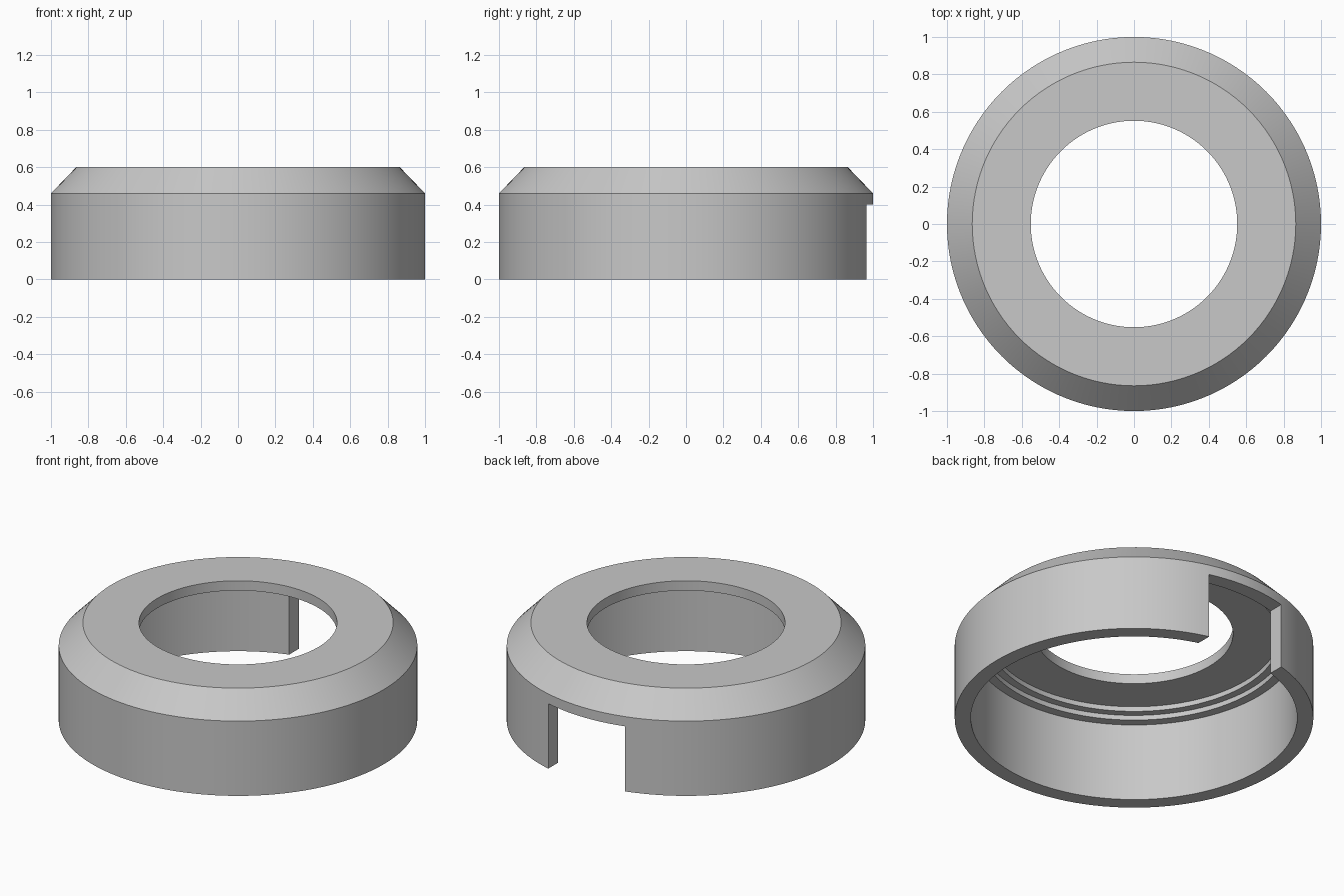
import bpy
import bmesh
from math import tau, radians
from mathutils import Matrix, Vector

cube = bpy.data.objects.get("Cube")
if cube:
    bpy.data.objects.remove(cube, do_unlink=True)

SEGMENTS = 120


def make_material(name, colour):
    mat = bpy.data.materials.new(name)
    mat.use_nodes = True
    mat.diffuse_color = colour
    mat.node_tree.nodes["Principled BSDF"].inputs["Base Color"].default_value = colour
    return mat


def add_object(name, bm):
    mesh = bpy.data.meshes.new(name)
    bmesh.ops.recalc_face_normals(bm, faces=bm.faces)
    bm.to_mesh(mesh)
    bm.free()
    obj = bpy.data.objects.new(name, mesh)
    bpy.context.collection.objects.link(obj)
    return obj


def lathe(name, profile):
    """Revolve a closed (radius, height) profile about z."""
    bm = bmesh.new()
    verts = [bm.verts.new((r, 0, z)) for r, z in profile]
    edges = [bm.edges.new((a, b)) for a, b in zip(verts, verts[1:] + verts[:1])]
    bmesh.ops.spin(bm, geom=verts + edges, cent=(0, 0, 0), axis=(0, 0, 1),
                   angle=tau, steps=SEGMENTS, use_duplicate=False)
    bmesh.ops.remove_doubles(bm, verts=bm.verts, dist=0.0001)
    return add_object(name, bm)


def box(name, low, high):
    low, high = Vector(low), Vector(high)
    bm = bmesh.new()
    bmesh.ops.create_cube(bm, size=1, matrix=Matrix.Translation((low + high) / 2)
                          @ Matrix.Diagonal((*(high - low), 1)))
    return add_object(name, bm)


# Cap ring: chamfered outside, stepped recess under the top
ring = lathe("cap_ring", [
    (1.0, 0), (1.0, 0.46), (0.865, 0.6), (0.552, 0.6), (0.552, 0.54),
    (0.81, 0.54), (0.81, 0.51), (0.855, 0.51), (0.855, 0.48),
    (0.91, 0.48), (0.91, 0)])
ring.data.materials.append(make_material("grey", (0.58, 0.58, 0.58, 1)))

# Slot through the rear wall, open at the bottom
cutter = box("slot_cutter", (-0.262, 0.6, -0.1), (0.262, 1.2, 0.4))
cutter.hide_render = True
slot = ring.modifiers.new("slot", 'BOOLEAN')
slot.operation = 'DIFFERENCE'
slot.solver = 'EXACT'
slot.object = cutter

bpy.ops.object.select_all(action='DESELECT')
ring.select_set(True)
bpy.context.view_layer.objects.active = ring
bpy.ops.object.modifier_apply(modifier=slot.name)
bpy.data.objects.remove(cutter, do_unlink=True)
bpy.ops.object.shade_smooth_by_angle(angle=radians(20))
